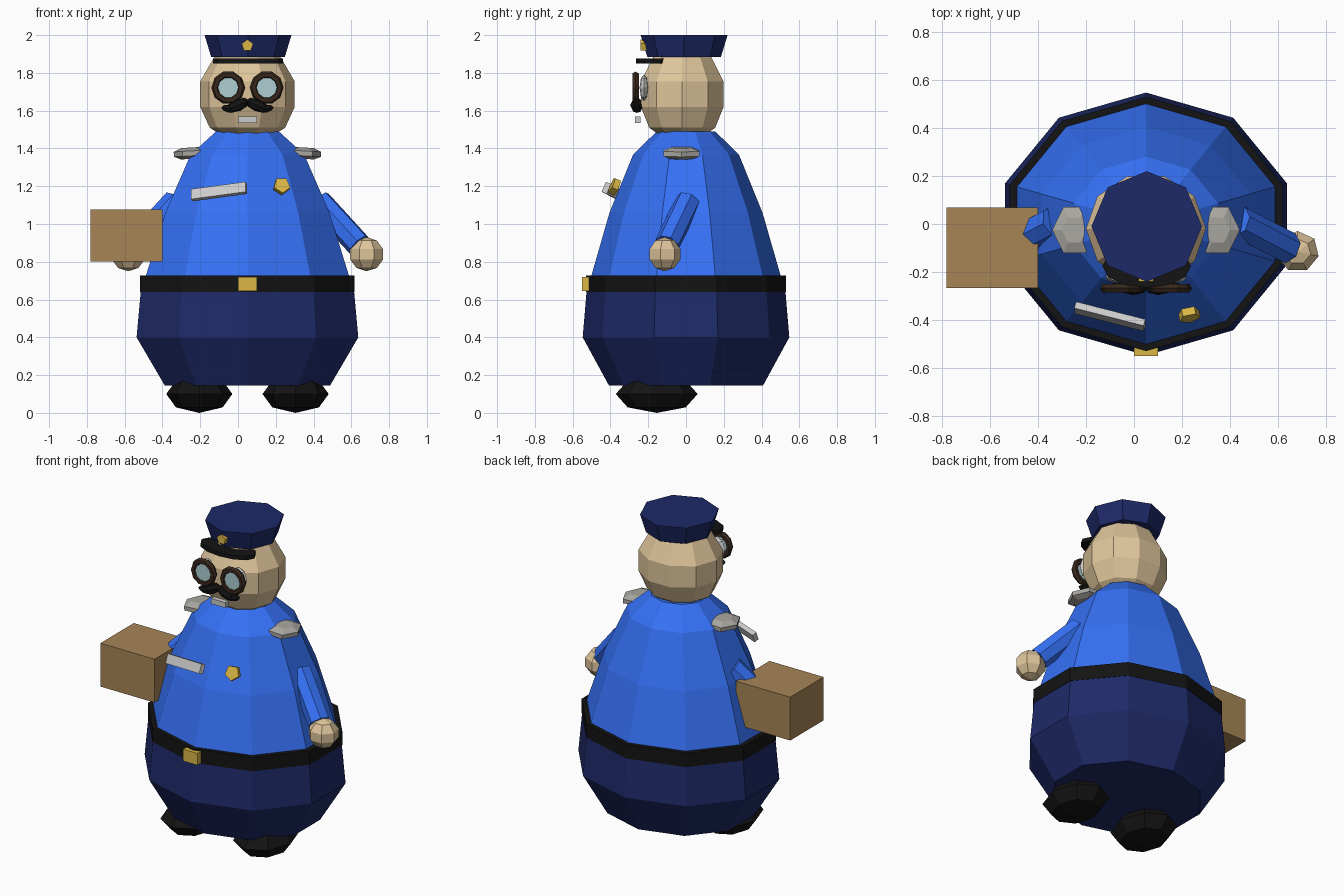
import bpy, bmesh, math
from mathutils import Vector, Matrix, Euler

if "Cube" in bpy.data.objects:
    bpy.data.objects.remove(bpy.data.objects["Cube"])

CX = 0.05          # the figure's own symmetry axis (box offsets it from x = 0)


def mat(name, r, g, b):
    m = bpy.data.materials.new(name)
    m.diffuse_color = [(c / 255) ** 2.2 for c in (r, g, b)] + [1]
    m.use_nodes = True
    m.node_tree.nodes["Principled BSDF"].inputs["Base Color"].default_value = m.diffuse_color
    return m


BLUE = mat("shirt_blue", 56, 112, 245)
NAVY = mat("navy", 35, 46, 104)
BLACK = mat("black", 26, 26, 27)
SKIN = mat("skin", 222, 196, 154)
GOLD = mat("gold", 218, 182, 72)
BROWN = mat("rim_brown", 58, 44, 34)
GLASS = mat("lens", 172, 205, 208)
WHITE = mat("white", 232, 232, 230)
CARD = mat("cardboard", 165, 132, 86)
GREY = mat("silver", 168, 166, 160)


def finish(bm, name, material, loc=(0, 0, 0), rot=(0, 0, 0), scale=(1, 1, 1)):
    bm.transform(Matrix.LocRotScale(Vector(loc), Euler(rot), Vector(scale)))
    bmesh.ops.recalc_face_normals(bm, faces=bm.faces)
    me = bpy.data.meshes.new(name)
    bm.to_mesh(me)
    bm.free()
    me.materials.append(material)
    ob = bpy.data.objects.new(name, me)
    bpy.context.collection.objects.link(ob)
    return ob


def lathe(name, material, profile, n, phase=0, **place):
    """Closed low-poly solid from (radius, z) rings."""
    bm = bmesh.new()
    rings = []
    for r, z in profile:
        angs = [phase + math.tau * i / n for i in range(n)]
        rings.append([bm.verts.new((r * math.cos(a), r * math.sin(a), z)) for a in angs])
    for lo, hi in zip(rings, rings[1:]):
        for i in range(n):
            j = (i + 1) % n
            bm.faces.new((lo[i], lo[j], hi[j], hi[i]))
    bm.faces.new(rings[0])
    bm.faces.new(rings[-1])
    return finish(bm, name, material, **place)


def box(name, material, size, loc, rot=(0, 0, 0)):
    bm = bmesh.new()
    bmesh.ops.create_cube(bm, size=1)
    return finish(bm, name, material, loc, rot, size)


def ball(name, material, size, loc, rot=(0, 0, 0), seg=8, rings=4):
    bm = bmesh.new()
    bmesh.ops.create_uvsphere(bm, u_segments=seg, v_segments=rings, radius=1)
    return finish(bm, name, material, loc, rot, size)


def tube(name, material, a, b, r, n):
    a, b = Vector(a), Vector(b)
    rot = (b - a).to_track_quat('Z', 'Y').to_euler()
    return lathe(name, material, [(r, 0), (r, (b - a).length)], n, loc=a, rot=rot)


def rim(name, material, loc, R, r, n=10, m=6):
    """Low-poly ring facing -y."""
    bm = bmesh.new()
    v = [[bm.verts.new(((R + r * math.cos(math.tau * j / m)) * math.cos(math.tau * i / n),
                        r * math.sin(math.tau * j / m),
                        (R + r * math.cos(math.tau * j / m)) * math.sin(math.tau * i / n)))
          for j in range(m)] for i in range(n)]
    for i in range(n):
        for j in range(m):
            k, l = (i + 1) % n, (j + 1) % m
            bm.faces.new((v[i][j], v[k][j], v[k][l], v[i][l]))
    return finish(bm, name, material, loc)


UP = math.pi / 2
body = dict(n=10, phase=UP, loc=(CX, 0, 0), scale=(1.128, 1, 1))

# Torso: trousers, belt and shirt share one ten-sided section
lathe("trousers", NAVY, [(.408, .145), (.547, .4), (.525, .66)], **body)
lathe("belt", BLACK, [(.529, .64), (.529, .728)], **body)
lathe("shirt", BLUE, [(.51, .69), (.5, .73), (.405, 1.06), (.28, 1.368), (.155, 1.49)], **body)
box("belt_buckle", GOLD, (.1, .04, .075), (CX, -.53, .683))

# Head and hat
lathe("head", SKIN, [(.12, 1.46), (.2, 1.51), (.25, 1.62), (.25, 1.755), (.175, 1.885)], 10,
      loc=(CX, -.02, 0), scale=(1, .92, 1))
lathe("hat", NAVY, [(.195, 1.885), (.23, 2.0)], 8, loc=(CX + .003, -.01, 0))
lathe("hat_visor", BLACK, [(.185, 1.85), (.185, 1.875)], 12,
      loc=(CX + .003, -.175, 0), scale=(1, .49, 1))
lathe("hat_badge", GOLD, [(.032, 0), (.032, .04)], 5, UP,
      loc=(CX, -.2, 1.945), rot=(UP, 0, 0))
box("teeth", WHITE, (.1, .03, .034), (CX, -.255, 1.553))

# Chest badge and name plate, leaning back with the slope of the chest
lathe("chest_badge", GOLD, [(.046, -.017), (.046, .017)], 5, -UP,
      loc=(.23, -.378, 1.2), rot=(UP - .4, 0, .2))
box("chest_plate", WHITE, (.3, .03, .058), (-.1, -.385, 1.172), (-.4, -.13, -.25))

# Paired parts
for s, side in ((-1, "right"), (1, "left")):
    def x(d):
        return CX + s * d

    ball(side + "_shoe", BLACK, (.175, .217, .1), (x(.255), -.155, .1))
    tube(side + "_sleeve", BLUE, (x(.38), .01, 1.12), (x(.59), -.1, .89), .068, 7)
    ball(side + "_hand", SKIN, (.094, .09, .09), (x(.631), -.115, .84), seg=7, rings=5)
    lathe(side + "_epaulette", GREY, [(.06, -.03), (.1, -.014), (.1, .012), (.055, .03)], 6,
          loc=(x(.297), -.025, 1.375), rot=(0, s * .06, 0), scale=(.93, 1.1, 1))
    ball(side + "_eye", WHITE, (.06, .024, .07), (x(.11), -.222, 1.722))
    rim(side + "_glasses_rim", BROWN, (x(.102), -.267, 1.722), .069, .02)
    lathe(side + "_lens", GLASS, [(.06, 0), (.06, .014)], 10,
          loc=(x(.102), -.262, 1.722), rot=(UP, 0, 0))
    ball(side + "_moustache", BLACK, (.068, .036, .032), (x(.052), -.26, 1.628), (0, s * .4, 0))
    ball(side + "_moustache_tip", BLACK, (.048, .025, .02), (x(.098), -.26, 1.61), (0, -s * .2, 0), seg=6)

# Parcel carried in the right hand
box("parcel", CARD, (.38, .335, .275), (-.59, -.098, .938))
